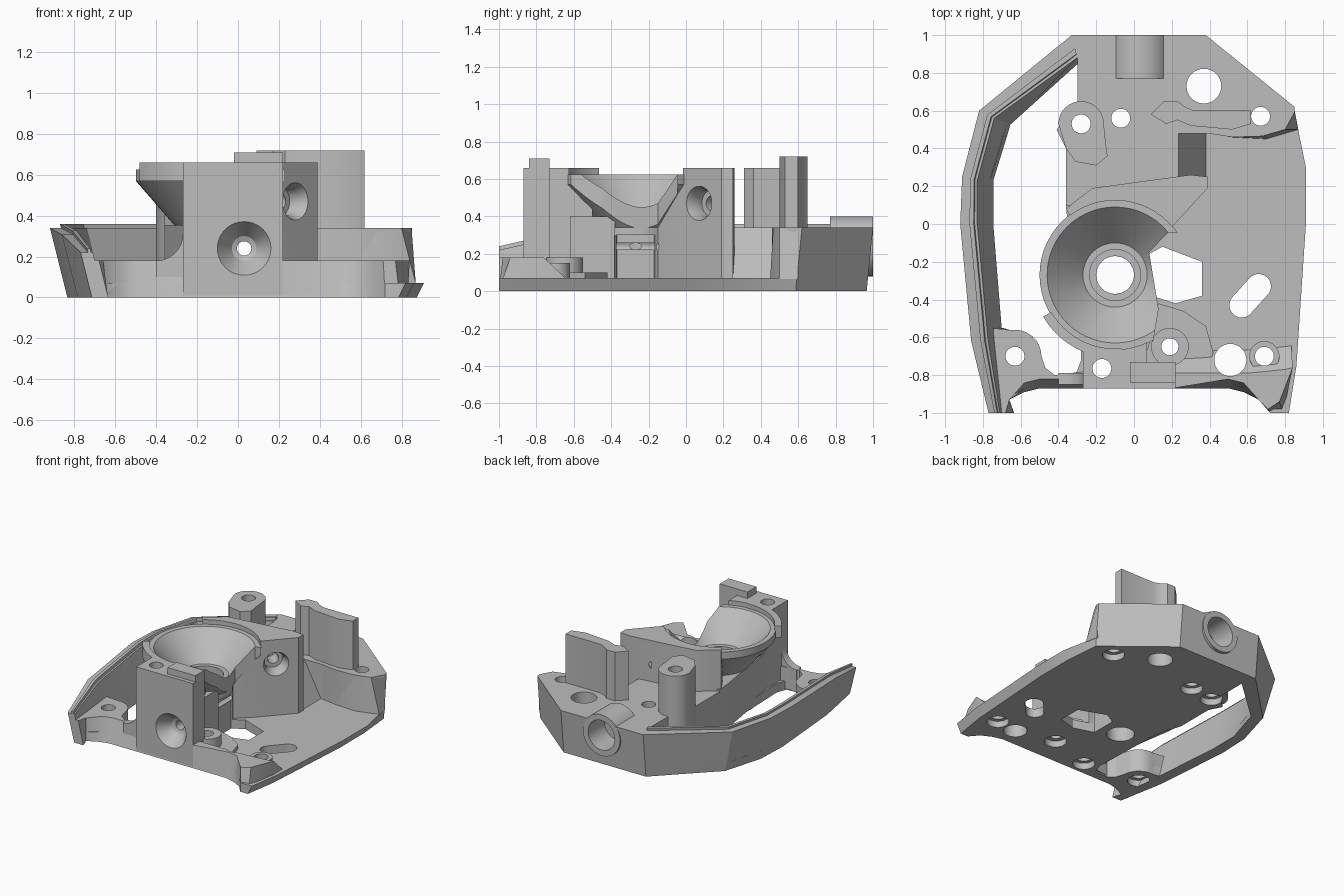
import bpy, bmesh, math
from mathutils import Matrix, Vector

old = bpy.data.objects.get("Cube")
if old:
    bpy.data.objects.remove(old)

gray = bpy.data.materials.new("plain gray")
gray.use_nodes = True
gray.diffuse_color = (0.51, 0.51, 0.51, 1)
gray.node_tree.nodes["Principled BSDF"].inputs["Base Color"].default_value = gray.diffuse_color
parts = {}


def finish(name, bm, cutter=False):
    bmesh.ops.recalc_face_normals(bm, faces=bm.faces)
    mesh = bpy.data.meshes.new(name)
    bm.to_mesh(mesh)
    bm.free()
    mesh.materials.append(gray)
    ob = bpy.data.objects.new(name, mesh)
    bpy.context.collection.objects.link(ob)
    if cutter:
        ob.hide_render = True
    else:
        parts[name] = ob
    return ob


def lean(x, y, z):
    """Lean of the outer skin: left and rear walls flare out upwards."""
    if x < -0.7:
        x += 0.25 * (0.34 - z)
    elif x > 0.8 and y < 0.6:
        x -= 0.5 * max(0, 0.07 - z)
    if y > 0.55:
        y -= 0.1 * (0.34 - z)
    elif -0.9 < y < -0.8 and abs(x) > 0.25:
        y += 0.27 * min(z, 0.18)
    return x, y, z


def add_prism(bm, pts, z0, z1, top=None, skew=False):
    f = lean if skew else (lambda *p: p)
    lo = [bm.verts.new(f(x, y, z0)) for x, y in pts]
    hi = [bm.verts.new(f(x, y, z1)) for x, y in (top or pts)]
    bm.faces.new(lo[::-1])
    bm.faces.new(hi)
    for i in range(len(pts)):
        j = (i + 1) % len(pts)
        bm.faces.new((lo[i], lo[j], hi[j], hi[i]))


def prism(name, pts, z0, z1, top=None, skew=False, cutter=False):
    bm = bmesh.new()
    add_prism(bm, pts, z0, z1, top, skew)
    return finish(name, bm, cutter)


def box(name, x0, x1, y0, y1, z0, z1):
    return prism(name, [(x0, y0), (x1, y0), (x1, y1), (x0, y1)], z0, z1)


def profile_y(name, pts, y0, y1, cutter=False):
    """Extrude an x-z profile along y."""
    ob = prism(name, pts, -y1, -y0, cutter=cutter)
    ob.data.transform(Matrix.Rotation(math.pi / 2, 4, "X"))
    return ob


def circle(x, y, r, n=32, a0=0, a1=360):
    count = n if a1 - a0 == 360 else n + 1
    return [(x + r * math.cos(math.radians(a0 + (a1 - a0) * i / n)),
             y + r * math.sin(math.radians(a0 + (a1 - a0) * i / n))) for i in range(count)]


def lathe(name, profile, centre, axis=(0, 0, 1), cutter=False, n=56):
    """Closed r-h profile turned about an axis."""
    bm = bmesh.new()
    vs = [bm.verts.new((r, 0, h)) for r, h in profile]
    edges = [bm.edges.new((vs[i], vs[(i + 1) % len(vs)])) for i in range(len(vs))]
    bmesh.ops.spin(bm, geom=vs + edges, cent=(0, 0, 0), axis=(0, 0, 1),
                   angle=2 * math.pi, steps=n, use_merge=True)
    bmesh.ops.remove_doubles(bm, verts=bm.verts, dist=0.0005)
    loose = [f for f in bm.faces if f.calc_area() < 1e-9]
    bmesh.ops.delete(bm, geom=loose, context="FACES_ONLY")
    turn = Vector((0, 0, 1)).rotation_difference(Vector(axis)).to_matrix().to_4x4()
    bm.transform(Matrix.Translation(centre) @ turn)
    return finish(name, bm, cutter)


def cut(cutter, names):
    for n in names:
        ob = parts[n]
        mod = ob.modifiers.new("cut", "BOOLEAN")
        mod.operation, mod.solver, mod.object = "DIFFERENCE", "EXACT", cutter
        bpy.context.view_layer.objects.active = ob
        bpy.ops.object.modifier_apply(modifier=mod.name)
    bpy.data.objects.remove(cutter)


CUP = (-0.1, -0.27)
left_outer = [(-0.33, 1), (-0.82, 0.6), (-0.91, 0.25), (-0.92, 0), (-0.87, -0.62), (-0.8, -1)]
left_inner = [(-0.3, 0.88), (-0.74, 0.56), (-0.83, 0.23), (-0.83, 0), (-0.78, -0.62), (-0.74, -1)]
back_edge = [(0.85, 0.62), (0.38, 1), (-0.33, 1)]
pad = circle(-0.63, -0.7, 0.14, 8, 0, 100)
notch_left = [(-0.72, -1), (-0.66, -0.93), (-0.58, -0.89), (-0.5, -0.87)]
notch_right = [(-x, y) for x, y in notch_left[::-1]]

# Floor with the large side opening
prism("base_plate", [(0.82, -1), (0.86, -0.75), (0.91, 0), (0.91, 0.3)] + back_edge
      + left_outer[1:] + notch_left + notch_right, 0, 0.07, skew=True)
opening = prism("opening", left_inner[:4] + [(-0.79, -0.55)] + pad[::-1]
                + [(-0.47, -0.76), (-0.42, -0.8), (-0.31, -0.8), (-0.28, -0.72), (-0.3, -0.1),
                   (-0.36, 0.1), (-0.36, 0.4), (-0.41, 0.5), (-0.3, 0.64)],
                -0.05, 0.2, skew=True, cutter=True)
cut(opening, ["base_plate"])


# Leaning side wall, dropping to the front, and its raised lip
def band(name, a, b, z0, rise):
    bm = bmesh.new()
    rings = []
    for p, q in zip(a, b):
        z1 = min(0.34, 0.34 + 0.23 * (p[1] + 0.48)) + rise
        rings.append([bm.verts.new(lean(x, y, z)) for (x, y), z in
                      ((p, z0), (p, z1), (q, z1), (q, z0))])
    for r, s in zip(rings, rings[1:]):
        for i in range(4):
            j = (i + 1) % 4
            bm.faces.new((r[i], r[j], s[j], s[i]))
    bm.faces.new(rings[0])
    bm.faces.new(rings[-1][::-1])
    finish(name, bm)


def blend(t):
    return [tuple(Vector(p).lerp(Vector(q), t)) for p, q in zip(left_outer, left_inner)]


band("side_wall", left_outer, left_inner, 0, 0)
band("side_wall_lip", blend(0.6), blend(0.85), 0.2, 0.02)

# Rear deck, its sloped right corner and the chute beside the body
prism("rear_deck", back_edge + [(-0.3, 0.88), (-0.3, 0.5), (-0.36, 0.5), (-0.36, 0.1), (-0.2, 0.05),
                                (0.17, -0.04), (0.39, 0.2), (0.39, 0.48), (0.52, 0.46), (0.68, 0.465),
                                (0.8, 0.5), (0.85, 0.59)], 0.065, 0.34, skew=True)
prism("deck_bank", [(0.5, 0.46), (0.7, 0.45), (0.87, 0.5), (0.85, 0.6), (0.5, 0.6)], 0.065, 0.338,
      top=[(0.5, 0.465), (0.68, 0.466), (0.8, 0.5), (0.849, 0.6), (0.5, 0.6)])
chute = profile_y("chute", [(0.23, 0.35), (0.4, 0.35), (0.4, 0.07), (0.38, 0.07)], 0.25, 0.48, True)
cut(chute, ["rear_deck"])

# Front feet
prism("front_left_foot", notch_left + [(-0.26, -0.87), (-0.26, -0.78), (-0.42, -0.8), (-0.47, -0.76)]
      + pad + [(-0.8, -0.55), (-0.8, -1)], 0.01, 0.18, skew=True)
prism("front_right_foot", [(0.2, -0.87)] + notch_right + [(0.82, -1), (0.86, -0.75), (0.86, -0.58),
                                                          (0.6, -0.6), (0.2, -0.64)], 0.01, 0.18,
      top=[(0.2, -0.87)] + notch_right[:3] + [(0.71, -0.98), (0.77, -0.94), (0.84, -0.76), (0.8, -0.77),
                                              (0.6, -0.79), (0.2, -0.79)], skew=True)
prism("right_boss", circle(0.69, -0.7, 0.08), 0.02, 0.15)
prism("inner_pad", [(0.05, -0.75), (0.38, -0.79), (0.42, -0.68), (0.38, -0.54), (0.26, -0.46), (0.13, -0.42)],
      0.02, 0.1)
prism("inner_boss", circle(0.19, -0.65, 0.1), 0.02, 0.18)

# Front block, its fillet, stepped rear and raised tab
box("front_block", -0.27, 0.22, -0.87, -0.73, 0.01, 0.66)
arc = circle(-0.4, 0.31, 0.13, 8, -90, 0)
profile_y("front_fillet", arc + [(-0.25, 0.31), (-0.25, 0.1), (-0.4, 0.1)], -0.85, -0.79)
box("front_block_rear", -0.27, 0.07, -0.74, -0.5, 0.01, 0.66)
box("front_step", -0.26, 0.1, -0.62, -0.38, 0.01, 0.4)
box("front_tab", -0.02, 0.22, -0.84, -0.73, 0.6, 0.71)

# Funnel cup on its stem, with the outer rim lug and side support
lathe("cup", [(0.2, 0.01), (0.2, 0.34), (0.4, 0.57), (0.4, 0.625), (0.36, 0.625), (0.17, 0.42),
              (0.135, 0.42), (0.135, 0.36), (0.1, 0.36), (0.1, 0.01)], (*CUP, 0))
prism("rim_lug", circle(*CUP, 0.44, 16, 210, 275) + circle(*CUP, 0.39, 16, 210, 275)[::-1], 0.57, 0.66)
prism("side_support", [(-0.36, 0.1), (-0.35, -0.02), (-0.31, -0.27), (-0.27, -0.6), (-0.12, -0.6), (-0.12, 0.1)],
      0.01, 0.355)

# Central body, corner boss and rear tower
prism("centre_body", [(0.17, -0.05), (0.39, 0.19), (0.39, 0.25), (0.3, 0.26), (0, 0.22), (-0.22, 0.19),
                      (-0.3, 0.13), (-0.36, 0.08), (-0.3, -0.02), (-0.2, -0.15), (0.06, -0.15)], 0.01, 0.66)
prism("corner_boss", circle(-0.28, 0.53, 0.12, 28, 0, 180)
      + [(-0.36, 0.4), (-0.31, 0.33), (-0.2, 0.31), (-0.14, 0.36), (-0.15, 0.43)], 0.01, 0.66)
prism("rear_tower", [(0.09, 0.58), (0.17, 0.53), (0.23, 0.55), (0.3, 0.52), (0.52, 0.5), (0.62, 0.53),
                     (0.62, 0.6), (0.32, 0.6), (0.27, 0.62), (0.23, 0.65), (0.16, 0.65)], 0.3, 0.72)

# Rear barrel hump
lathe("rear_barrel", [(0, 0), (0.16, 0), (0.16, 0.23), (0, 0.23)], (0.03, 0.77, 0.24), (0, 1, 0))

# Funnel space and the side gap
cut(lathe("funnel", [(0, 0.3), (0.12, 0.3), (0.173, 0.415), (0.363, 0.62), (0.395, 0.62), (0.395, 0.9),
                     (0, 0.9)], (*CUP, 0), cutter=True),
    ["front_block_rear", "front_step", "centre_body"])
cut(prism("gap", [(0.08, -0.15), (0.18, -0.045), (0.6, -0.045), (0.6, -0.7), (0.1, -0.63), (0.13, -0.45)],
          0.19, 0.9, cutter=True), ["cup", "front_block_rear"])

# Vertical holes, the small ones with wider seats from below
bm, seats = bmesh.new(), bmesh.new()
for x, y, r in ((0.37, 0.73, 0.092), (0.67, 0.57, 0.05), (-0.28, 0.53, 0.05), (-0.07, 0.56, 0.05),
                (-0.63, -0.7, 0.05), (-0.17, -0.765, 0.05), (0.19, -0.65, 0.045),
                (0.51, -0.72, 0.085), (0.69, -0.7, 0.05), (*CUP, 0.1)):
    add_prism(bm, circle(x, y, r), -0.1, 0.9)
    if r <= 0.05:
        add_prism(seats, circle(x, y, 0.08), -0.1, 0.05)
add_prism(bm, circle(0.57, -0.43, 0.065, 16, 135, 315) + circle(0.66, -0.33, 0.065, 16, -45, 135), -0.1, 0.9)
add_prism(bm, [(0.06, -0.17), (0.15, -0.12), (0.36, -0.2), (0.36, -0.38), (0.22, -0.42), (0.06, -0.37)],
          -0.1, 0.3)
drilled = ["base_plate", "rear_deck", "front_left_foot", "front_right_foot", "right_boss", "inner_boss",
           "inner_pad", "front_block", "front_block_rear", "corner_boss"]
cut(finish("holes", bm, True),
    drilled + ["deck_bank", "front_step", "side_support", "centre_body", "cup"])
cut(finish("seats", seats, True), drilled)

# Horizontal holes: front countersink, rear bore, slanted screw seat
cut(lathe("front_sink", [(0, -0.01), (0.138, -0.01), (0.06, 0.1), (0.035, 0.11), (0.035, 1.7), (0, 1.7)],
          (0.03, -0.87, 0.24), (0, 1, 0), True),
    ["front_block", "front_block_rear", "front_step", "cup", "centre_body", "rear_deck", "rear_barrel"])
cut(lathe("rear_bore", [(0, 0), (0.115, 0), (0.115, 0.3), (0, 0.3)], (0.03, 0.8, 0.24), (0, 1, 0), True),
    ["rear_deck", "rear_barrel"])
cut(lathe("screw_seat", [(0, -0.02), (0.1, -0.02), (0.07, 0.05), (0.07, 0.1), (0.04, 0.1), (0.04, 0.22),
                         (0, 0.22)], (0.28, 0.07, 0.47), (-0.74, 0.67, 0), True), ["centre_body"])

# Soft shading on round faces only
bpy.ops.object.select_all(action="DESELECT")
for ob in parts.values():
    ob.select_set(True)
    bpy.context.view_layer.objects.active = ob
bpy.ops.object.shade_smooth_by_angle(angle=math.radians(30))
